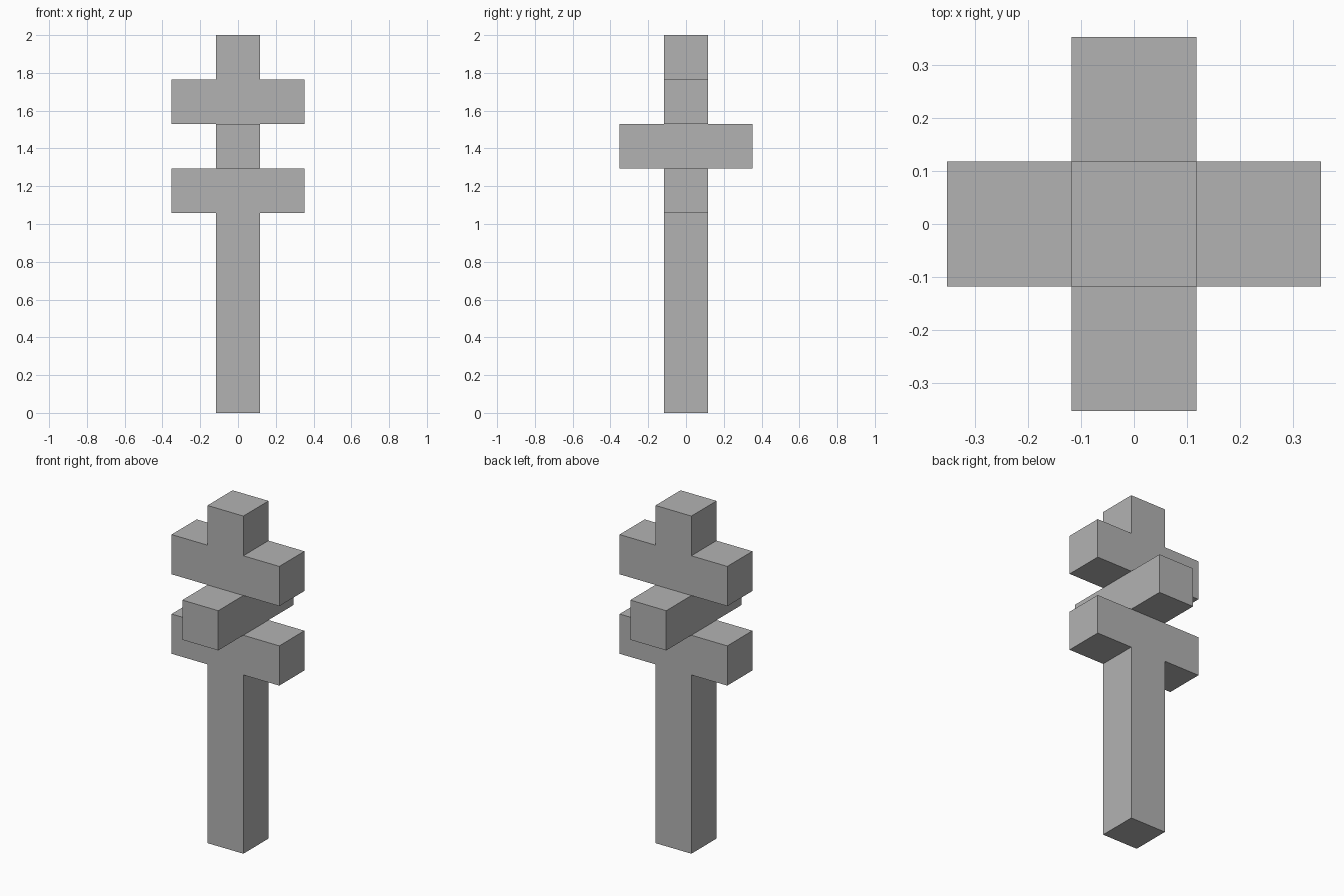
import bpy
import bmesh
from mathutils import Vector

cube = bpy.data.objects.get("Cube")
if cube:
    bpy.data.objects.remove(cube, do_unlink=True)

UNIT = 2 / 8.5          # width of the square beam
HALF = UNIT / 2
SHAFT = 4.5 * UNIT      # plain shaft below the arms

grey = bpy.data.materials.new("plain grey")
grey.use_nodes = True
grey.diffuse_color = (0.45, 0.45, 0.45, 1)
grey.node_tree.nodes["Principled BSDF"].inputs["Base Color"].default_value = grey.diffuse_color

bm = bmesh.new()


def extrude(face, direction, length):
    """Push a face out along a direction, leaving no inner face, and return the new cap."""
    cap = bmesh.ops.extrude_discrete_faces(bm, faces=[face])["faces"][0]
    bmesh.ops.translate(bm, verts=cap.verts, vec=Vector(direction) * length)
    return cap


# Square post, raised one section at a time
corners = [(-HALF, -HALF), (HALF, -HALF), (HALF, HALF), (-HALF, HALF)]
base = [bm.verts.new((x, y, 0)) for x, y in corners]
top = bm.faces.new(base)
bottom_verts = base
for height in [SHAFT] + [UNIT] * 4:
    top = extrude(top, (0, 0, 1), height)
bm.faces.new(list(reversed(bottom_verts))) if not any(
    all(v.co.z < 0.001 for v in f.verts) for f in bm.faces) else None
bmesh.ops.recalc_face_normals(bm, faces=bm.faces)

# Crossed arms, grown in pairs from the sides of the post
for level, axis in enumerate([(1, 0, 0), (0, 1, 0), (1, 0, 0)]):
    middle = SHAFT + (level + 0.5) * UNIT
    for sign in (1, -1):
        direction = Vector(axis) * sign
        side = next(f for f in bm.faces
                    if (f.calc_center_median() - direction * HALF
                        - Vector((0, 0, middle))).length < 0.01)
        extrude(side, direction, UNIT)

bmesh.ops.remove_doubles(bm, verts=bm.verts, dist=0.0001)
bmesh.ops.recalc_face_normals(bm, faces=bm.faces)

mesh = bpy.data.meshes.new("post_with_crossed_arms")
bm.to_mesh(mesh)
bm.free()
mesh.materials.append(grey)
post = bpy.data.objects.new("post_with_crossed_arms", mesh)
bpy.context.collection.objects.link(post)
